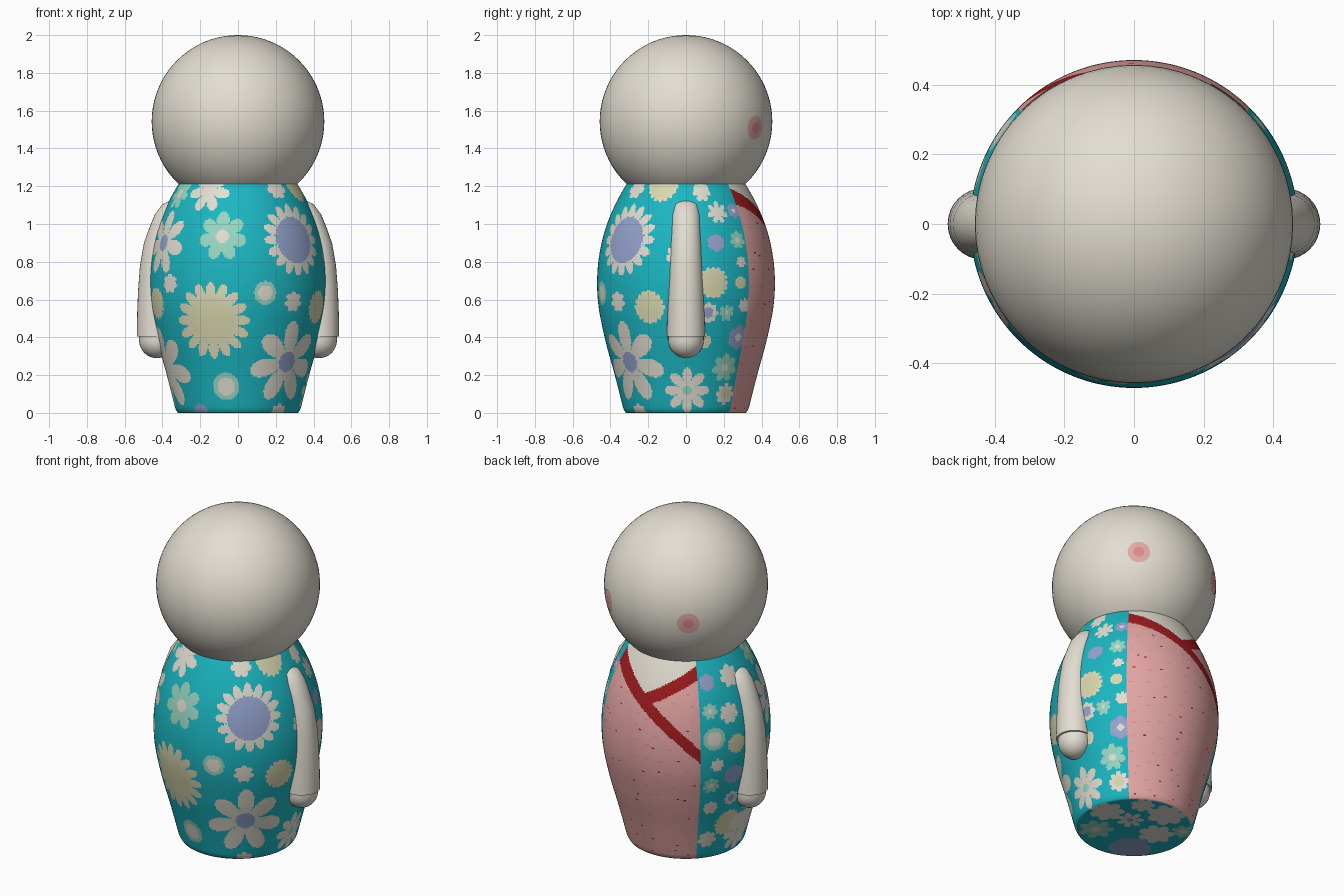
import bpy, bmesh, math, random
from mathutils import Vector

if "Cube" in bpy.data.objects:
    bpy.data.objects.remove(bpy.data.objects["Cube"])

random.seed(4)

# ---- colours ----
def srgb(h):
    c = [int(h[i:i + 2], 16) / 255 for i in (0, 2, 4)]
    return [x / 12.92 if x < .04045 else ((x + .055) / 1.055) ** 2.4 for x in c] + [1]

COL = {"cream": "E3DED2", "teal": "1BB6C1", "lavender": "94A4CE", "mint": "98D6C2",
       "pale_yellow": "D8D7AE", "light_yellow": "DDDAB9", "pink": "E2A5A3",
       "dark_red": "9E1B1E", "blush": "E2AAA7", "deep_blush": "DD8C8A"}
MATS, IDX = {}, {}
for i, (n, h) in enumerate(COL.items()):
    MATS[n] = bpy.data.materials.new(n)
    MATS[n].diffuse_color = srgb(h)
    IDX[n] = i

def make(name, verts, faces, mats):
    me = bpy.data.meshes.new(name)
    me.from_pydata(verts, [], faces)
    for m in mats:
        me.materials.append(MATS[m])
    ob = bpy.data.objects.new(name, me)
    bpy.context.collection.objects.link(ob)
    me.polygons.foreach_set("use_smooth", [True] * len(me.polygons))
    return ob

# ---- flower kinds: petals, notch depth, petal colour, centre colour, centre size ----
KIND = {"sun_lav": (16, .36, "cream", "lavender", .64),
        "sun_yel": (16, .4, "light_yellow", "pale_yellow", .62),
        "daisy_lav": (7, .75, "cream", "lavender", .25),
        "daisy_mint": (8, .65, "cream", "mint", .2),
        "daisy_yel": (8, .35, "cream", "pale_yellow", .5),
        "daisy": (7, .7, "cream", "cream", .25),
        "mint": (7, .5, "mint", "cream", .27),
        "lav": (8, .3, "cream", "lavender", .5),
        "purple": (6, .2, "lavender", "cream", .3),
        "violet": (6, .15, "lavender", "lavender", .3),
        "small": (7, .35, "cream", "cream", .2),
        "dot": (1, 0, "mint", "cream", .65),
        "yel": (16, .2, "light_yellow", "pale_yellow", .78)}

# angle (degrees from front toward +x), height, radius, kind
FRONT = [(-18, .49, .205, "sun_yel"), (43, .915, .19, "sun_lav"), (-11, .935, .13, "mint"),
         (41, .27, .215, "daisy_lav"), (39, .59, .055, "small"), (18, .635, .062, "dot"),
         (-10, .14, .072, "dot"), (-27, 1.18, .12, "daisy"), (-62, .9, .17, "daisy_lav"),
         (-50, .685, .055, "small"), (-74, .24, .215, "daisy"), (68, 1.2, .085, "yel"),
         (38, 1.19, .06, "small"), (-63, 1.16, .08, "mint"), (65, .56, .09, "yel"),
         (-68, .58, .085, "yel"), (-37, .0, .05, "violet"), (41, .0, .05, "small")]
RIGHT = [(115, 1.06, .06, "daisy"), (111, .9, .047, "violet"), (128, .915, .05, "mint"),
         (108, .69, .085, "yel"), (129, .8, .032, "small"), (128, .69, .035, "yel"),
         (105, .53, .055, "lav"), (118, .53, .045, "mint"), (130, .4, .065, "purple"),
         (103, .38, .04, "yel"), (122, .24, .075, "mint"), (91, .12, .12, "daisy_mint"),
         (126, .1, .058, "daisy_yel"), (104, 1.17, .05, "small"), (132, .57, .04, "small"),
         (84, .83, .06, "small"), (130, 1.07, .04, "purple")]
LEFT = [(-125, .79, .065, "dot"), (-105, 1.11, .06, "small"), (-108, .22, .085, "yel"),
        (-110, .55, .06, "violet"), (-127, 1.1, .045, "violet"), (-108, .737, .06, "yel"),
        (-127, .5, .05, "mint"), (-123, .63, .04, "small"), (-126, .35, .045, "small"),
        (-92, .12, .11, "daisy_mint"), (-112, .92, .06, "small"), (-127, .95, .045, "mint"),
        (-126, .13, .055, "small"), (-109, .39, .045, "lav")]
# flowers under the base: x, y, radius, kind
UNDER = [(-.13, -.19, .12, "violet"), (.23, .04, .1, "small"), (-.05, .22, .11, "small"),
         (.15, -.15, .1, "mint"), (-.14, .02, .1, "small"), (-.24, .14, .07, "mint"),
         (.07, .05, .08, "daisy_lav"), (.12, .22, .07, "small")]

def flower_colour(du, dv, R, kind):
    n, depth, petal, centre, cs = KIND[kind]
    rho = math.hypot(du, dv)
    if rho > R:
        return None
    if rho < R * cs:
        return centre
    edge = R * (1 - depth * (1 - abs(math.cos(n * math.atan2(du, dv) / 2)) ** .6)) if depth else R
    return petal if rho < edge else None

# ---- body: turned profile ----
PROF = [.272, .326, .377, .431, .467, .464, .418, .322, .18]   # every 0.2 from z = -0.2
TOP, NA, NZ, NB = 1.215, 360, 170, 36

def radius(z):
    t = z / .2 + 1
    i = min(max(int(t), 1), len(PROF) - 3)
    t -= i
    a, b, c, d = PROF[i - 1:i + 3]
    r = .5 * (2 * b + (c - a) * t + (2 * a - 5 * b + 4 * c - d) * t * t + (3 * b - a - 3 * c + d) * t ** 3)
    return r - .008 * max(0, 1 - z / .03) ** 2      # softened base edge

# sparse short flecks on the pink panel
FLECKS = {}
for row in range(5, NZ, 11):
    for a in range(-44, 44, 11):
        r0, start = row + random.randint(-3, 3), a + random.randint(0, 7)
        c = random.choice(["dark_red", "deep_blush", "deep_blush"])
        for k in range(2 if c == "dark_red" else 3):
            FLECKS[(r0, start + k)] = c

def panel_colour(al, z, key):
    """Wrapped robe: al is degrees from the back toward -x."""
    main = .99 - .00505 * al - .0000358 * al * al
    second = .99 + .165 * al / 45
    if abs(z - main) < .041 or (al > 0 and abs(z - second) < .036):
        return "dark_red"
    if z > main and (al <= 0 or z > second):
        return "cream"
    return FLECKS.get(key, "pink")

def side_colour(phi, z, r, key):
    al = (phi + 360) % 360 - 180
    if abs(al) < 45:
        return panel_colour(al, z, key)
    for p, fz, R, kind in FRONT + RIGHT + LEFT:
        if abs(z - fz) < R and abs(phi - p) < 50:
            c = flower_colour(math.radians(phi - p) * r, z - fz, R, kind)
            if c:
                return c
    return "teal"

def under_colour(x, y):
    for fx, fy, R, kind in UNDER:
        c = flower_colour(x - fx, y - fy, R, kind)
        if c:
            return c
    return "teal"

def pt(phi, r, z):
    a = math.radians(phi)
    return (r * math.sin(a), -r * math.cos(a), z)

rings = [(radius(0) * (i + .1) / (NB + .1), 0) for i in range(NB)]
rings += [(radius(TOP * j / NZ), TOP * j / NZ) for j in range(NZ + 1)]
verts = [pt(i - 180, r, z) for r, z in rings for i in range(NA)]
faces, tint = [], []
for j in range(len(rings) - 1):
    r = (rings[j][0] + rings[j + 1][0]) / 2
    z = (rings[j][1] + rings[j + 1][1]) / 2
    for i in range(NA):
        k = (i + 1) % NA
        faces.append((j * NA + i, j * NA + k, (j + 1) * NA + k, (j + 1) * NA + i))
        phi = i - 179.5
        if j < NB:
            x, y, _ = pt(phi, r, 0)
            c = under_colour(x, y)
        else:
            al = math.floor((phi + 360) % 360 - 180)
            c = side_colour(phi, z, r, (j - NB, al))
        tint.append(IDX[c])
faces += [tuple(reversed(range(NA))), tuple(range(len(verts) - NA, len(verts)))]
tint += [IDX["teal"], IDX["cream"]]
body = make("body", verts, faces, list(COL))
body.data.polygons.foreach_set("material_index", tint)

# ---- head ----
HC, HR = Vector((0, 0, 1.543)), .457
bpy.ops.mesh.primitive_uv_sphere_add(segments=64, ring_count=40, radius=HR, location=HC)
head = bpy.context.object
head.name = "head"
head.data.materials.append(MATS["cream"])
bpy.ops.object.shade_smooth()

# ---- cheeks: thin curved discs with a darker middle ----
def cheek(name, side):
    n = Vector((side * .27, .364, -.033)).normalized()
    u = n.cross(Vector((0, 0, 1))).normalized()
    v = u.cross(n)
    rad, N = [.008, .03, .047, .063], 32
    vs = []
    for r in rad:
        for i in range(N):
            a = 2 * math.pi * i / N
            d = (n * HR + u * r * math.cos(a) - v * r * math.sin(a)).normalized()
            vs.append(HC + d * (HR + .003))
    fs = [tuple(range(N))]
    for j in range(3):
        fs += [(j * N + i, (j + 1) * N + i, (j + 1) * N + (i + 1) % N, j * N + (i + 1) % N) for i in range(N)]
    ob = make(name, vs, fs, ["blush", "deep_blush"])
    for p in ob.data.polygons:
        p.material_index = 1 if p.index <= N else 0
    bm = bmesh.new()
    bm.from_mesh(ob.data)
    bm.normal_update()
    bmesh.ops.reverse_faces(bm, faces=[f for f in bm.faces if f.normal.dot(n) < 0])
    bm.to_mesh(ob.data)
    bm.free()

# ---- arms: sleeve rings (centre x, z, half depth in x, half width in y) and a rounded hand ----
SLEEVE = [(.33, 1.13, .02, .03), (.35, 1.105, .05, .06), (.375, 1.05, .066, .073),
          (.398, .98, .071, .077), (.422, .9, .076, .081), (.436, .78, .083, .087),
          (.439, .65, .09, .093), (.438, .52, .096, .098), (.435, .405, .1, .102)]
HAND = [(.43, .42, .094, .094)]
for t in range(8):
    a = t * math.pi / 16
    HAND.append((.43, .385 - .095 * math.sin(a), .094 * math.cos(a), .094 * math.cos(a)))
HAND.append((.43, .29, .004, .004))

def tube(name, path, side, N=32):
    vs = [(side * (cx + rx * math.cos(2 * math.pi * i / N)), ry * math.sin(2 * math.pi * i / N), z)
          for cx, z, rx, ry in path for i in range(N)]
    fs = [(j * N + i, j * N + (i + 1) % N, (j + 1) * N + (i + 1) % N, (j + 1) * N + i)
          for j in range(len(path) - 1) for i in range(N)]
    fs += [tuple(range(N)), tuple(range(len(vs) - N, len(vs)))]
    ob = make(name, vs, fs, ["cream"])
    bm = bmesh.new()
    bm.from_mesh(ob.data)
    bmesh.ops.recalc_face_normals(bm, faces=bm.faces)
    for e in bm.edges:
        if e.calc_face_angle(0) > math.radians(50):
            e.smooth = False
    bm.to_mesh(ob.data)
    bm.free()

for side, label in ((1, "right"), (-1, "left")):
    cheek("cheek_" + label, side)
    tube("sleeve_" + label, SLEEVE, side)
    tube("hand_" + label, HAND, side)

for m in bpy.data.materials:
    if m.users and not m.is_grease_pencil:
        m.use_nodes = True
        m.node_tree.nodes["Principled BSDF"].inputs["Base Color"].default_value = m.diffuse_color
